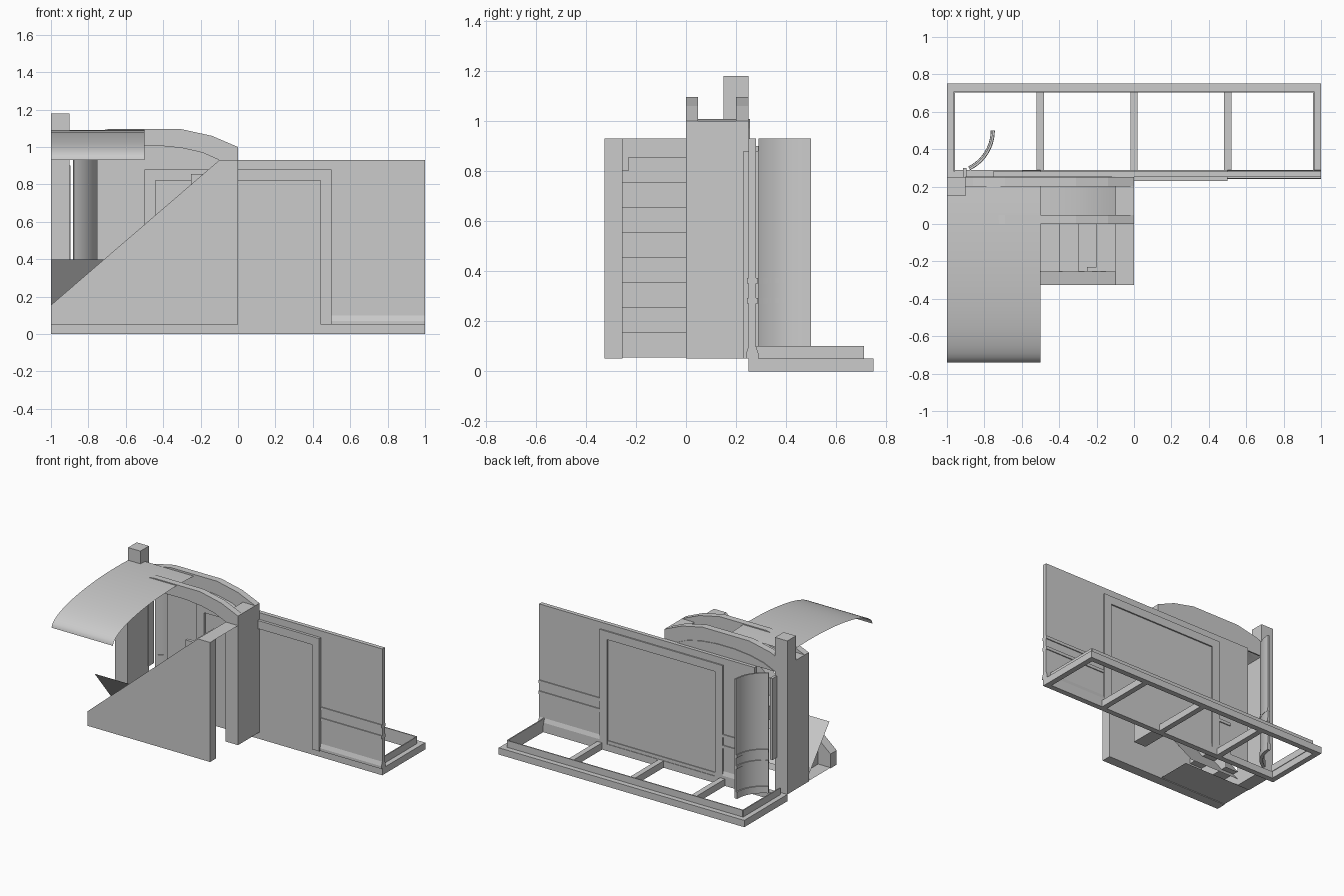
import bpy, bmesh, math

if "Cube" in bpy.data.objects:
    bpy.data.objects.remove(bpy.data.objects["Cube"])


def finish(name, bm, smooth=False):
    me = bpy.data.meshes.new(name)
    bm.to_mesh(me)
    bm.free()
    ob = bpy.data.objects.new(name, me)
    bpy.context.collection.objects.link(ob)
    if smooth:
        for o in bpy.context.selected_objects:
            o.select_set(False)
        bpy.context.view_layer.objects.active = ob
        ob.select_set(True)
        bpy.ops.object.shade_smooth_by_angle(angle=math.radians(35))
    return ob


def box(name, x0, x1, y0, y1, z0, z1):
    bm = bmesh.new()
    bmesh.ops.create_cube(bm, size=1)
    for v in bm.verts:
        v.co = ((x0 + x1) / 2 + v.co.x * (x1 - x0),
                (y0 + y1) / 2 + v.co.y * (y1 - y0),
                (z0 + z1) / 2 + v.co.z * (z1 - z0))
    return finish(name, bm)


def prism(name, pts, axis, a, b, smooth=False):
    """Closed 2D outline extruded along an axis from a to b."""
    bm = bmesh.new()
    f = bm.faces.new([bm.verts.new(place(p, axis, a)) for p in pts])
    ext = bmesh.ops.extrude_face_region(bm, geom=[f])
    for v in ext["geom"]:
        if isinstance(v, bmesh.types.BMVert):
            v.co["xyz".index(axis)] = b
    bmesh.ops.recalc_face_normals(bm, faces=bm.faces)
    return finish(name, bm, smooth)


def place(p, axis, d):
    return {"x": (d, p[0], p[1]), "y": (p[0], d, p[1]), "z": (p[0], p[1], d)}[axis]


def sheet(name, pts, axis, a, b, smooth=False):
    """Open 2D path swept into a thin single surface."""
    bm = bmesh.new()
    rows = [[bm.verts.new(place(p, axis, d)) for p in pts] for d in (a, b)]
    for i in range(len(pts) - 1):
        bm.faces.new((rows[0][i], rows[0][i + 1], rows[1][i + 1], rows[1][i]))
    return finish(name, bm, smooth)


def arc(cx, cy, r, a0, a1, n):
    return [(cx + r * math.cos(math.radians(a0 + (a1 - a0) * i / n)),
             cy + r * math.sin(math.radians(a0 + (a1 - a0) * i / n))) for i in range(n + 1)]


# Floor frame: outer ring, cross bars and thin raised kerb
for n, y0, y1 in (("front", 0.25, 0.29), ("back", 0.71, 0.75)):
    box("floor_rail_" + n, -1, 1, y0, y1, 0, 0.05)
for x in (-0.98, -0.5, 0, 0.5, 0.98):
    w = 0.02
    box("floor_bar", x - w, x + w, 0.29, 0.71, 0, 0.05)
for s in (-1, 1):
    box("kerb_end", s * 0.96 - 0.004, s * 0.96 + 0.004, 0.28, 0.708, 0.05, 0.1)
box("kerb_back", -0.96, 0.96, 0.704, 0.712, 0.05, 0.1)

# Main wall with a tall opening for the curved niche
box("wall_main", -0.755, 1, 0.25, 0.28, 0.05, 0.93)

# Skirting and dado rails on both faces of the wall
rail = [(0.25, 0.05), (0.24, 0.05), (0.24, 0.07), (0.25, 0.1), (0.28, 0.1),
        (0.29, 0.07), (0.29, 0.05)]
for x0, x1 in ((0.5, 1), (-0.6, -0.5)):
    prism("skirting", rail, "x", x0, x1)
    for z in (0.27, 0.35):
        box("dado_rail", x0, x1, 0.243, 0.287, z, z + 0.022)

# Door frame standing proud of both wall faces
for s in (-1, 1):
    box("door_jamb", min(s * 0.44, s * 0.5), max(s * 0.44, s * 0.5), 0.23, 0.29, 0.05, 0.88)
box("door_head", -0.44, 0.44, 0.23, 0.29, 0.82, 0.88)
box("door_sill", -0.44, 0.44, 0.25, 0.286, 0.05, 0.075)

# Curved niche wall with its bands and slot frame
def curved(name, r0, r1, z0, z1):
    prism(name, arc(-0.98, 0.5, r0, -64, 0, 12) + arc(-0.98, 0.5, r1, 0, -64, 12),
          "z", z0, z1, True)


curved("curved_wall", 0.222, 0.234, 0.08, 0.93)
for z in (0.27, 0.35):
    curved("curved_band", 0.215, 0.236, z, z + 0.022)
curved("curved_skirting", 0.214, 0.236, 0.05, 0.1)
box("niche_trim", -0.915, -0.895, 0.24, 0.3, 0.3, 0.9)

# Arch columns and the taller corner post
for n, x in (("left", -1), ("right", -0.1)):
    box("arch_column_" + n, x, x + 0.1, 0, 0.25, 0.05, 0.93)
box("corner_post", -1, -0.9, 0.15, 0.25, 0.93, 1.18)

# Arch ribs and the lower vault between them
half_out = [(0.5, 0.93), (0.5, 1.0), (0.36, 1.06), (0.19, 1.097)]
half_in = [(0.07, 1.008), (0.2, 0.995), (0.31, 0.97), (0.4, 0.93)]
outer = [(-0.5 + x, z) for x, z in half_out] + [(-0.5 - x, z) for x, z in half_out[::-1]]
inner = [(-0.5 - x, z) for x, z in half_in[::-1]] + [(-0.5 + x, z) for x, z in half_in]
prism("arch_rib_front", outer + inner, "y", 0, 0.048)
prism("arch_rib_back", outer + inner, "y", 0.2, 0.25)
prism("arch_spandrel", [(-0.9, 0.93)] + inner[1:-1] + [(-0.1, 0.93)], "y", 0.245, 0.255)
sheet("vault_soffit", inner, "y", 0.045, 0.205, True)
for s in (-1, 1):
    a = -0.5 + s * 0.4
    b = -0.5 + s * 0.5
    box("vault_springer", min(a, b), max(a, b), 0.045, 0.205, 0.93, 1.0)

# Curved canopy sheet over the foot of the stairs
canopy = []
for i in range(21):
    t = math.radians(74 + 106 * i / 20)
    canopy.append((0.74 * math.cos(t), 0.93 + 0.16 * math.sin(t)))
sheet("canopy", canopy, "x", -1, -0.5, True)

# Solid sloping stringer
prism("stair_stringer", [(-1, 0.05), (-1, 0.155), (-0.1, 0.93), (0, 0.93), (0, 0.05)],
      "y", -0.325, -0.253)

# Hollow steps and their floor
path = [(-0.9, 0.055)]
for k in range(8):
    x, z = -0.9 + 0.1 * k, 0.155 + 0.1 * k
    path += [(x, z), (x + 0.1, z)]
path += [(-0.1, 0.93), (0, 0.93)]
sheet("steps", path, "y", -0.253, 0)
sheet("step_floor", [(-1, 0.055), (-0.45, 0.055)], "y", -0.253, 0)
box("top_nosing", -0.25, -0.1, -0.253, -0.23, 0.8, 0.855)

# Tilted panel at the foot of the stairs
sheet("tilted_panel", [(-0.24, 0.4), (0, 0.1)], "x", -1, -0.5)
